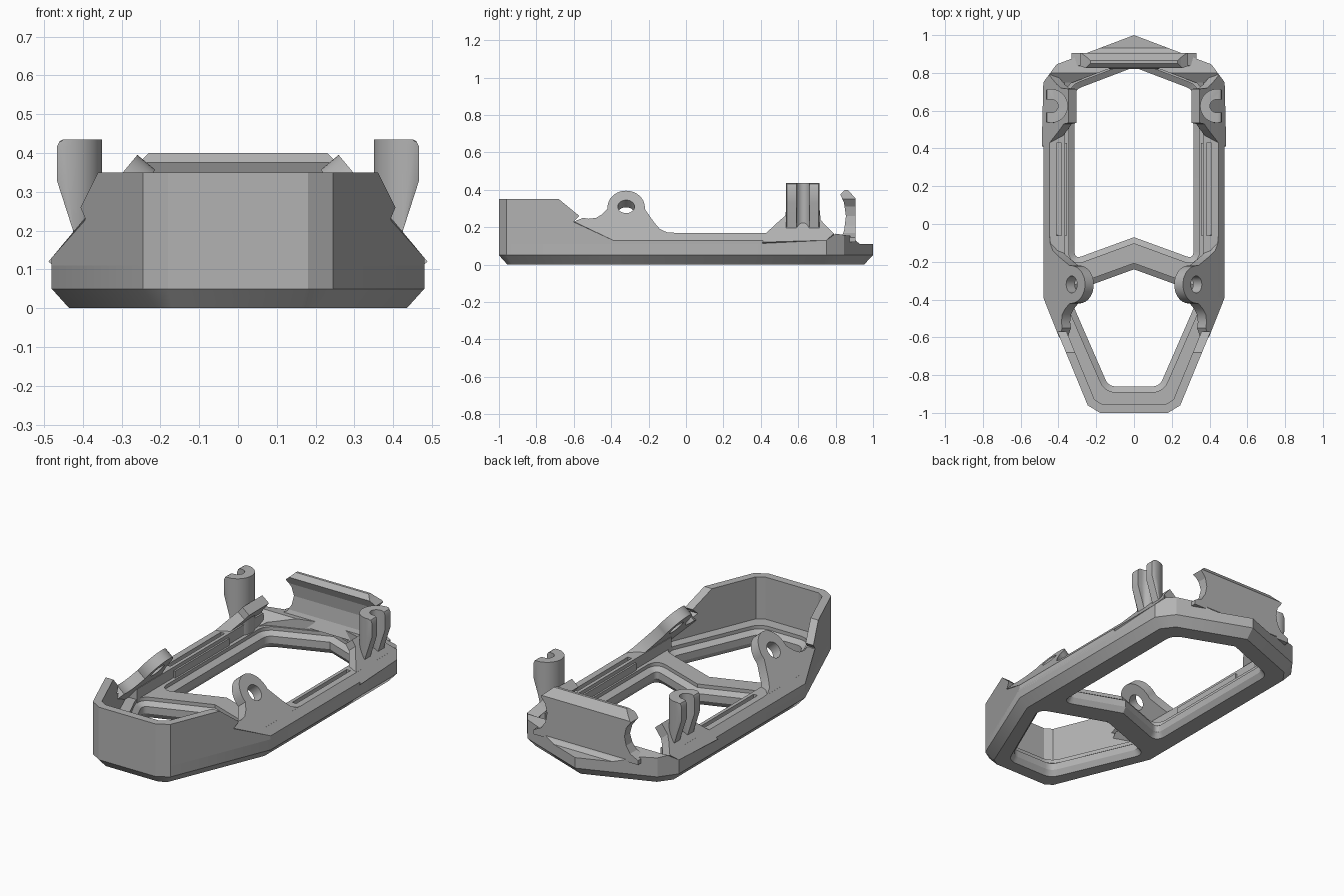
import bpy, bmesh, math
from mathutils import Vector

cube = bpy.data.objects.get("Cube")
if cube:
    bpy.data.objects.remove(cube)

grey = bpy.data.materials.new("plain_grey")
grey.use_nodes = True
COLOUR = (0.45, 0.45, 0.45, 1)
grey.diffuse_color = COLOUR
grey.node_tree.nodes["Principled BSDF"].inputs["Base Color"].default_value = COLOUR


def loft(name, rings):
    """Closed solid through rings that share one point count."""
    bm = bmesh.new()
    loops = [[bm.verts.new(p) for p in ring] for ring in rings]
    n = len(loops[0])
    for a, b in zip(loops, loops[1:]):
        for i in range(n):
            j = (i + 1) % n
            bm.faces.new((a[i], a[j], b[j], b[i]))
    bm.faces.new(loops[0][::-1])
    bm.faces.new(loops[-1])
    bmesh.ops.recalc_face_normals(bm, faces=bm.faces)
    mesh = bpy.data.meshes.new(name)
    bm.to_mesh(mesh)
    bm.free()
    mesh.materials.append(grey)
    ob = bpy.data.objects.new(name, mesh)
    bpy.context.collection.objects.link(ob)
    return ob


def prism(name, poly, axis, lo, hi):
    """Extrude a 2D outline along one axis."""
    def place(p, v):
        c = list(p)
        c.insert(axis, v)
        return c
    return loft(name, [[place(p, v) for p in poly] for v in (lo, hi)])


def boolean(ob, cutter, operation):
    mod = ob.modifiers.new("cut", 'BOOLEAN')
    mod.operation = operation
    mod.solver = 'EXACT'
    mod.object = cutter
    bpy.context.view_layer.objects.active = ob
    bpy.ops.object.modifier_apply(modifier=mod.name)
    bpy.data.objects.remove(cutter)


def smooth(ob):
    bpy.ops.object.select_all(action='DESELECT')
    ob.select_set(True)
    bpy.context.view_layer.objects.active = ob
    bpy.ops.object.shade_smooth_by_angle(angle=math.radians(30))


def symmetric(half):
    """Complete a right-hand, counter-clockwise half outline."""
    return half + [(-x, y) for x, y in reversed(half) if x > 0]


def offset(poly, d):
    """Mitred offset, positive outward."""
    out = []
    for i, p in enumerate(poly):
        p = Vector(p)
        e1 = (p - Vector(poly[i - 1])).normalized()
        e2 = (Vector(poly[(i + 1) % len(poly)]) - p).normalized()
        n1, n2 = Vector((e1.y, -e1.x)), Vector((e2.y, -e2.x))
        out.append(tuple(p + (n1 + n2) * d / (1 + n1.dot(n2))))
    return out


def rounded(poly, r):
    """Round every corner that is off the centre line."""
    out = []
    for i, p in enumerate(poly):
        if p[0] == 0:
            out.append(p)
            continue
        p = Vector(p)
        a = p + (Vector(poly[i - 1]) - p).normalized() * r
        b = p + (Vector(poly[(i + 1) % len(poly)]) - p).normalized() * r
        for k in range(6):
            t = k / 5
            out.append(tuple(a * (1 - t) ** 2 + p * 2 * t * (1 - t) + b * t * t))
    return out


def at(poly, z):
    return [(x, y, z) for x, y in poly]


def arc(cy, cz, ry, rz, a0, a1, n):
    angles = [math.radians(a0 + (a1 - a0) * i / n) for i in range(n + 1)]
    return [(cy + ry * math.cos(a), cz + rz * math.sin(a)) for a in angles]


def leaning(name, side, outline, depth, out=0):
    """Plate on the inward-leaning flank, drawn as a (y, z) outline."""
    def ring(d):
        return [(side * (0.48 - (z - 0.13) / 1.2 - 0.768 * d), y, z - 0.64 * d)
                for y, z in outline]
    return loft(name, [ring(-out), ring(depth)])


outline = symmetric([(0.18, -1), (0.245, -0.96), (0.48, -0.39),
                     (0.48, 0.75), (0.41, 0.845), (0, 1)])
front_hole = rounded(symmetric([(0.135, -0.86), (0.35, -0.367), (0, -0.24)]), 0.04)
rear_hole = rounded(symmetric([(0, -0.07), (0.315, -0.185), (0.315, 0.71), (0, 0.83)]), 0.04)

# Base frame with two stepped openings
frame = loft("base_frame", [at(offset(outline, -0.045), 0), at(outline, 0.05), at(outline, 0.11)])
for hole in (front_hole, rear_hole):
    steps = [(0.02, -0.01), (0.02, 0), (0, 0.03), (0, 0.07), (0.03, 0.09), (0.03, 0.2)]
    boolean(frame, loft("opening", [at(offset(hole, d), z) for d, z in steps]), 'DIFFERENCE')
smooth(frame)


def rim(name, inset, top, profile):
    """Band along the outline, trimmed to a side profile."""
    ob = prism(name, outline, 2, 0.09, top)
    boolean(ob, prism("core", offset(outline, -inset), 2, 0, 1), 'DIFFERENCE')
    boolean(ob, prism("trim", profile, 0, -1, 1), 'INTERSECT')


# Tall front wall and low rear bar
rim("front_wall", 0.045, 0.35, [(-1.1, 0.05), (-1.1, 0.4), (-0.68, 0.4), (-0.68, 0.35),
                                (-0.57, 0.26), (-0.6, 0.23), (-0.39, 0.13), (-0.36, 0.05)])
rim("rear_bar", 0.12, 0.3, [(0.7, 0.05), (0.7, 0.11), (0.75, 0.13), (0.8, 0.165), (0.89, 0.152),
                            (0.91, 0.125), (0.94, 0.103), (1.1, 0.1), (1.1, 0.05)])

# Upright rear plate with a forward lip and notched ends
plate = prism("rear_plate", [(0.82, 0.12), (0.845, 0.18), (0.855, 0.26), (0.845, 0.33), (0.825, 0.375),
                             (0.85, 0.4), (0.865, 0.4), (0.905, 0.355), (0.905, 0.12)], 0, -0.4, 0.4)
ends = symmetric([(0.33, 0.1), (0.33, 0.145), (0.28, 0.17), (0.255, 0.21), (0.245, 0.26),
                  (0.255, 0.31), (0.285, 0.35), (0.25, 0.38), (0.22, 0.41)])
boolean(plate, prism("ends", ends, 1, 0.5, 1.2), 'INTERSECT')

lug_outline = ([(-0.6, 0.23), (-0.39, 0.13), (-0.05, 0.13), (-0.06, 0.17), (-0.1, 0.172), (-0.14, 0.19), (-0.17, 0.225)]
               + arc(-0.32, 0.305, 0.1, 0.09, -5, 185, 20)
               + [(-0.45, 0.268), (-0.48, 0.25), (-0.52, 0.245), (-0.55, 0.25)])
flare_outline = [(0.41, 0.12), (0.75, 0.13), (0.79, 0.165), (0.74, 0.215), (0.72, 0.24),
                 (0.715, 0.29), (0.535, 0.29), (0.53, 0.26), (0.5, 0.235), (0.43, 0.17)]

# Clip section: round back with a slot open to the outside
clip = (arc(0.44, 0.625, 0.09, 0.09, 60, 300, 24)
        + [(0.485, 0.59)] + arc(0.44, 0.625, 0.038, 0.035, 270, 90, 12) + [(0.485, 0.66)])

for side, word in ((1, "left"), (-1, "right")):
    # Side rail with a long groove
    rail = prism(word + "_rail", [(side * x, z) for x, z in
                 ((0.365, 0.09), (0.48, 0.09), (0.48, 0.13), (0.447, 0.17), (0.365, 0.17))],
                 1, -0.39, 0.75)
    groove = [(side * x, z) for x, z in ((0.385, 0.13), (0.41, 0.13), (0.41, 0.2), (0.385, 0.2))]
    boolean(rail, prism("groove", groove, 1, -0.06, 0.43), 'DIFFERENCE')
    ledge = [(side * x, z) for x, z in ((0.355, 0.1), (0.37, 0.1), (0.37, 0.15), (0.355, 0.15))]
    prism(word + "_rail_lip", ledge, 1, -0.06, 0.43)

    # Leaning lug with a pin hole
    lug = leaning(word + "_lug", side, lug_outline, 0.06)
    boolean(lug, leaning("pin", side, arc(-0.32, 0.31, 0.045, 0.035, 0, 345, 23), 0.1, 0.05), 'DIFFERENCE')
    smooth(lug)

    # Rear clip post and its flared foot
    leaning(word + "_post_foot", side, flare_outline, 0.055)
    levels = ((0.1, 0.42), (0.2, 0.425), (0.33, 0.467), (0.415, 0.467), (0.43, 0.46), (0.435, 0.45))
    post = loft(word + "_clip_post",
                [[(side * min(x, limit), y, z) for x, y in clip] for z, limit in levels])
    smooth(post)
